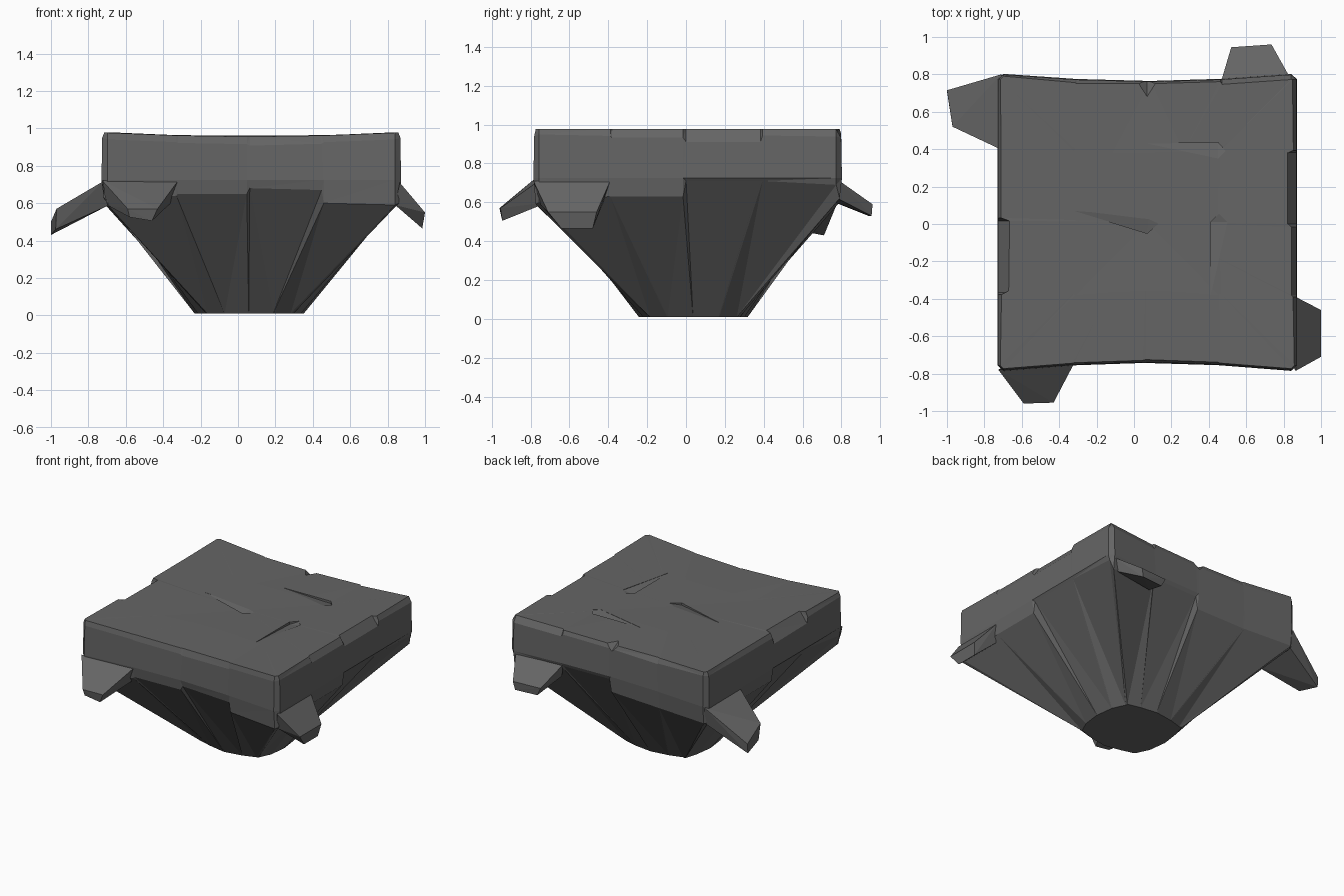
import bpy, bmesh, math, random
from mathutils import Vector

if "Cube" in bpy.data.objects:
    bpy.data.objects.remove(bpy.data.objects["Cube"])

random.seed(4)
CX, CY = 0.07, 0.01

# Dark stone
stone = bpy.data.materials.new("dark_stone")
stone.diffuse_color = (.13, .13, .13, 1)
stone.use_nodes = True
stone.node_tree.nodes["Principled BSDF"].inputs["Base Color"].default_value = stone.diffuse_color


def make(name, bm):
    bmesh.ops.recalc_face_normals(bm, faces=bm.faces)
    me = bpy.data.meshes.new(name)
    bm.to_mesh(me)
    bm.free()
    me.materials.append(stone)
    ob = bpy.data.objects.new(name, me)
    bpy.context.collection.objects.link(ob)
    return ob


def hull(name, pts):
    bm = bmesh.new()
    for p in pts:
        bm.verts.new(p)
    bmesh.ops.convex_hull(bm, input=bm.verts)
    return make(name, bm)


# Outline of the slab: four sides walked anticlockwise from the front left corner
corners = [Vector((-.73, -.788)), Vector((.872, -.788)), Vector((.872, .805)), Vector((-.73, .805))]
ts = [.02, .25, .256, .485, .495, .735, .742, .98]
low = [[.59, .64, .65, .65, .68, .67, .60, .59],
       [.60, .63, .63, .63, .71, .71, .71, .69],
       [.62, .69, .70, .70, .61, .60, .60, .60],
       [.60, .63, .63, .63, .71, .71, .71, .66]]
chip = [[.012, .012, .014, .014, .018, .016, .012, .012],
        [.015, .022, .03, .03, .05, .05, .02, .025],
        [.03, .03, .015, .015, .015, .025, .02, .012],
        [.015, .02, .02, .02, .065, .06, .022, .015]]
bow = [.045, 0, .04, 0]
drop = [2, 1.1, 1.1, 1.1]


def base_point(d, f):
    # rounded square at the foot of the rock
    u = d.normalized()
    sq = u / max(abs(u.x), abs(u.y))
    q = u.lerp(sq, .4) * .285 * f
    return Vector((.06 + q.x, .04 + q.y, .01))


# Rock: one loft from the foot, up the facets and wall, to the chipped top rim
rings = [[] for _ in range(6)]
for k in range(4):
    a, b = corners[k], corners[(k + 1) % 4]
    d = (b - a).normalized()
    n = Vector((-d.y, d.x))
    for i, (t, zl, ins) in enumerate(zip(ts, low[k], chip[k])):
        s = math.sin(math.pi * t)
        p = a.lerp(b, t) + n * bow[k] * s
        q = p + n * ins
        zt = .978 - (.5 * bow[k] * s)
        if i % 2 or i == 0:
            f = random.uniform(.96, 1.04)
        rings[0].append(base_point(p - Vector((CX, CY)), f))
        rings[1].append(Vector((*(p + n * .012), zl)))
        rings[2].append(Vector((*p, max(.725, zl + .01))))
        rings[3].append(Vector((*(p + n * .004), zt - .012 - drop[k] * ins)))
        rings[4].append(Vector((*q, zt)))
        rings[5].append(Vector((*q.lerp(Vector((CX, CY)), .5), .962)))
bm = bmesh.new()
vr = [[bm.verts.new(p) for p in r] for r in rings]
N = len(vr[0])
for lo, hi in zip(vr, vr[1:]):
    for i in range(N):
        j = (i + 1) % N
        bm.faces.new((lo[i], lo[j], hi[j], hi[i]))
bm.faces.new(vr[0])
c = bm.verts.new((CX, CY, .958))
for i in range(N):
    bm.faces.new((vr[-1][i], vr[-1][(i + 1) % N], c))
bmesh.ops.triangulate(bm, faces=bm.faces)
rock = make("rock_platform", bm)


# Shallow wedge cracks in the top and the notch in the back rim
def wedge(name, pts):
    ob = hull(name, [(x, y, z) for x, y, z in pts] + [(x, y, 1.1) for x, y, z in pts])
    ob.hide_render = True
    ob.hide_set(True)
    m = rock.modifiers.new(name, 'BOOLEAN')
    m.operation = 'DIFFERENCE'
    m.solver = 'EXACT'
    m.object = ob


wedge("crack_back_cutter", [(.07, .43, .960), (.45, .435, .945), (.49, .39, .96), (.45, .35, .961)])
wedge("crack_right_cutter", [(.41, -.38, .96), (.41, .01, .943), (.455, .055, .96), (.50, .01, .961)])
wedge("crack_left_cutter", [(-.32, .07, .961), (.08, .04, .961), (.13, 0, .958), (.07, -.05, .942)])
wedge("back_notch_cutter", [(.07, .67, .965), (-.01, .82, .95), (.15, .82, .95), (.07, .82, .88)])

# Ledges jutting out and down at one end of each side
hull("ledge_front", [(-.725, -.78, .72), (-.32, -.745, .72), (-.70, -.76, .59), (-.36, -.71, .60),
                     (-.59, -.96, .57), (-.43, -.955, .57), (-.58, -.95, .525), (-.46, -.945, .505)])
hull("ledge_right", [(.865, -.785, .71), (.865, -.39, .71), (.84, -.75, .59), (.84, -.43, .59),
                     (1.0, -.71, .55), (1.0, -.46, .55), (.985, -.64, .465), (.985, -.48, .465)])
hull("ledge_back", [(.83, .79, .71), (.465, .76, .71), (.80, .78, .62), (.49, .74, .61),
                    (.735, .96, .59), (.52, .945, .59), (.72, .955, .53), (.55, .94, .53)])
hull("ledge_left", [(-.715, .40, .72), (-.71, .80, .72), (-.69, .45, .59), (-.69, .78, .60),
                    (-.97, .52, .57), (-1.0, .715, .50), (-.975, .55, .46), (-1.0, .71, .43)])
